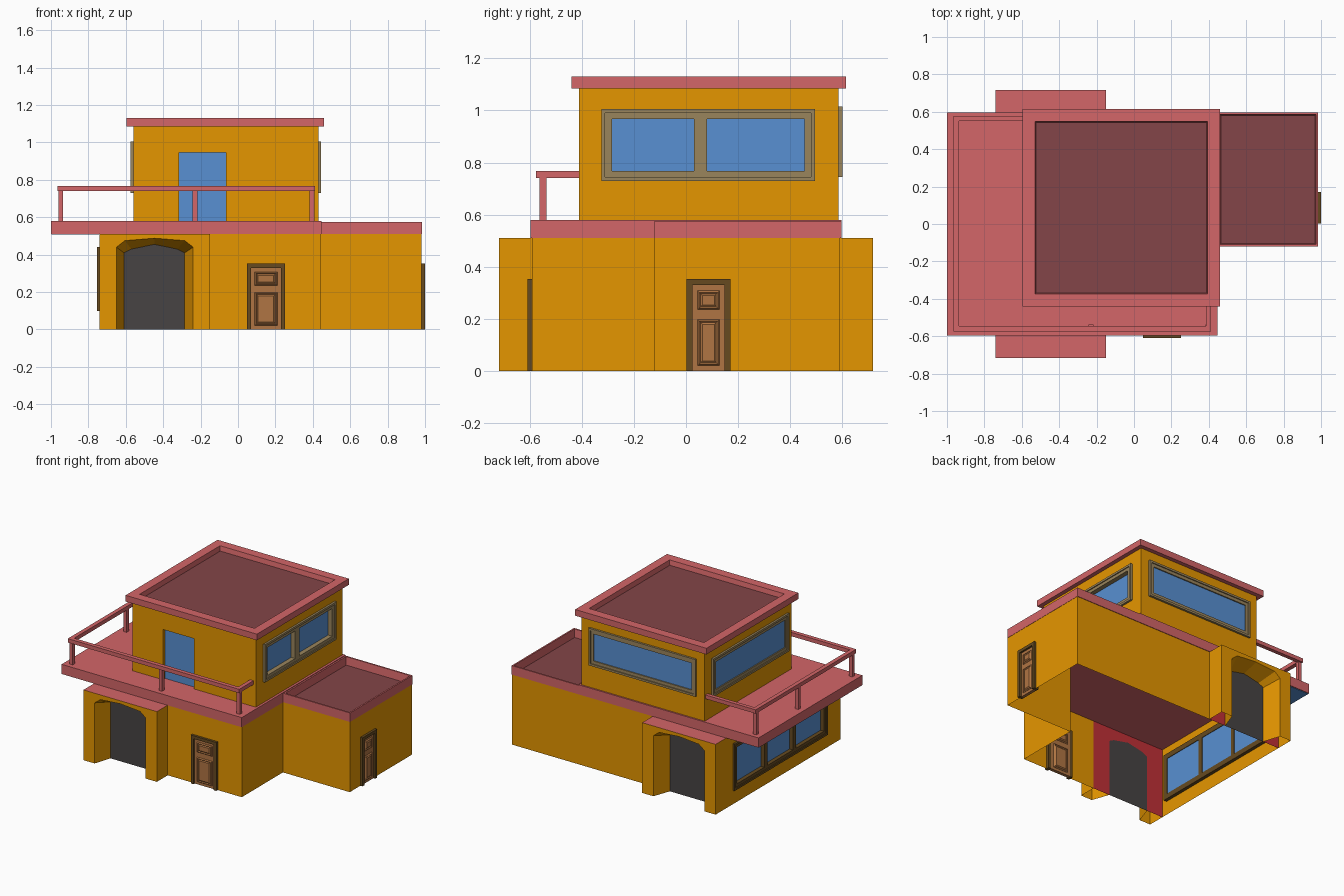
import bpy, bmesh
from mathutils import Vector

if "Cube" in bpy.data.objects:
    bpy.data.objects.remove(bpy.data.objects["Cube"])


def mat(name, hexcol):
    lin = []
    for i in (0, 2, 4):
        c = int(hexcol[i:i + 2], 16) / 255
        lin.append(c / 12.92 if c < 0.04045 else ((c + 0.055) / 1.055) ** 2.4)
    m = bpy.data.materials.new(name)
    m.diffuse_color = (*lin, 1)
    m.use_nodes = True
    m.node_tree.nodes["Principled BSDF"].inputs["Base Color"].default_value = m.diffuse_color
    return m


ORANGE = mat("ochre_wall", "E59600")
PINK = mat("rose_trim", "D36668")
ROOF = mat("dark_roof", "834548")
BLUE = mat("blue_glass", "5890D2")
DARK = mat("dark_brown_frame", "664A20")
TAUPE = mat("taupe_frame", "9A855C")
WOOD = mat("wood_door", "B07543")
GREY = mat("charcoal", "474343")
RED = mat("deep_red", "C03036")

OUT = {"front": Vector((0, -1, 0)), "back": Vector((0, 1, 0)),
       "left": Vector((-1, 0, 0)), "right": Vector((1, 0, 0)), "top": Vector((0, 0, 1))}


def P(face, c, u, z, d=0.0):
    """Point on a wall plane: u along the wall, z up, d outward."""
    s = c + d * sum(OUT[face])
    return Vector((u, s, z)) if face in ("front", "back") else Vector((s, u, z))


def finish(name, bm, *mats):
    me = bpy.data.meshes.new(name)
    bm.to_mesh(me)
    bm.free()
    ob = bpy.data.objects.new(name, me)
    bpy.context.collection.objects.link(ob)
    for m in mats:
        me.materials.append(m)
    return ob


def sheets(name, polys, m, out=None, centre=None):
    """Loose faces, turned to face direction 'out' or the point 'centre'."""
    bm = bmesh.new()
    for p in polys:
        f = bm.faces.new([bm.verts.new(v) for v in p])
        f.normal_update()
        aim = Vector(centre) - f.calc_center_median() if centre else out
        if f.normal.dot(aim) < 0:
            f.normal_flip()
    return finish(name, bm, m)


def add_box(bm, a, b):
    r = bmesh.ops.create_cube(bm, size=1)
    for v in r["verts"]:
        v.co = Vector([(a[i] + b[i]) / 2 + v.co[i] * abs(b[i] - a[i]) for i in range(3)])
    return r["verts"]


def boxes(name, pairs, m):
    bm = bmesh.new()
    for a, b in pairs:
        add_box(bm, a, b)
    return finish(name, bm, m)


def wall(name, face, c, u0, u1, z0, z1, m=ORANGE, hole=None):
    """Single wall sheet, optionally with a rectangular hole (u0,u1,z0,z1)."""
    rects = [(u0, u1, z0, z1)]
    if hole:
        a, b, lo, hi = hole
        rects = [(u0, a, z0, z1), (b, u1, z0, z1), (a, b, hi, z1), (a, b, z0, lo)]
    polys = [[P(face, c, *q) for q in ((r[0], r[2]), (r[1], r[2]), (r[1], r[3]), (r[0], r[3]))]
             for r in rects if r[3] > r[2]]
    sheets(name, polys, m, OUT[face])


def tray(name, a, b, rim, depth):
    """Flat roof with a raised rim and a darker sunken floor."""
    bm = bmesh.new()
    add_box(bm, a, b)
    bm.normal_update()
    top = max(bm.faces, key=lambda f: f.calc_center_median().z)
    bmesh.ops.inset_region(bm, faces=[top], thickness=rim, use_even_offset=True)
    bmesh.ops.inset_region(bm, faces=[top], thickness=0.006, depth=-depth, use_even_offset=True)
    top.material_index = 1
    finish(name, bm, PINK, ROOF)


def window(name, face, c, u0, u1, z0, z1, panes, m, sunk=0.0):
    lo, hi = z0 + 0.037, z1 - 0.037
    e = 0.015
    bars = [(u0, u1, z0, z0 + e, .015), (u0, u1, z1 - e, z1, .015),
            (u0, u0 + e, z0 + e, z1 - e, .015), (u1 - e, u1, z0 + e, z1 - e, .015),
            (u0 + e, u1 - e, z0 + e, lo, .008), (u0 + e, u1 - e, hi, z1 - e, .008)]
    edges = [u0 + e] + [v for p in panes for v in p] + [u1 - e]
    bars += [(edges[i], edges[i + 1], lo, hi, .008) for i in range(0, len(edges), 2)]
    boxes(name + "_frame", [(P(face, c, a, s, -.004 - sunk), P(face, c, b, t, d))
                            for a, b, s, t, d in bars], m)
    wall(name + "_glass", face, P(face, c, 0, 0, -sunk).dot(OUT[face]) * sum(OUT[face]),
         u0 + e, u1 - e, z0 + e, z1 - e, BLUE)


def door(name, face, c, u0, u1):
    h, w = 0.352, 0.022
    boxes(name + "_frame", [(P(face, c, a, s, -.02), P(face, c, b, t, .017)) for a, b, s, t in
                            ((u0, u0 + w, 0, h), (u1 - w, u1, 0, h), (u0 + w, u1 - w, h - w, h))], DARK)
    bm = bmesh.new()
    add_box(bm, P(face, c, u0 + w, 0, -.02), P(face, c, u1 - w, h - w, .003))
    # two fielded panels per side, each a ring moulding with a raised centre
    for lo, hi in ((.02, .198), (.235, .308)):
        for d0, d1, s in ((.002, .004, 1), (-.021, -.019, -1)):
            vs = add_box(bm, P(face, c, u0 + .042, lo, d0), P(face, c, u1 - .042, hi, d1))
            bm.normal_update()
            f = max({f for v in vs for f in v.link_faces},
                    key=lambda f: s * f.calc_center_median().dot(OUT[face]))
            for t, d in ((.006, .007), (.006, -.005), (.007, .005)):
                bmesh.ops.inset_region(bm, faces=[f], thickness=t, depth=d, use_even_offset=True)
    finish(name + "_leaf", bm, WOOD)


# Ground floor shell (open below)
GL = (-.55, .52, .10, .44)
wall("ground_left_wall", "left", -.74, -.592, .592, 0, .51, hole=GL)
wall("ground_right_wall", "right", .445, -.592, -.12, 0, .51)
wall("ground_front_wall", "front", -.592, -.15, .445, 0, .51, hole=(.05, .25, 0, .345))
wall("ground_back_wall", "back", .592, -.15, .982, 0, .51)
wall("wing_front_wall", "front", -.12, .445, .982, 0, .51)
wall("wing_right_wall", "right", .982, -.12, .592, 0, .51, hole=(.005, .165, 0, .345))
window("ground_window", "left", -.74, *GL,
       [(-.515, -.195), (-.16, .135), (.17, .485)], DARK, sunk=.02)
door("front_door", "front", -.592, .047, .252)
door("side_door", "right", .982, .002, .17)

# Arched porches, front and back
outer = [(-.65, 0), (-.65, .44), (-.605, .475), (-.445, .488), (-.285, .475), (-.24, .44), (-.24, 0)]
inner = [(-.61, 0), (-.61, .41), (-.57, .43), (-.447, .455), (-.325, .43), (-.285, .41), (-.285, 0)]
X0, X1, H = -.74, -.15, .51
surround = [(X1, 0), (X1, H), (X0, H), (X0, 0)]
for face, s in (("front", -1), ("back", 1)):
    a, b = s * .717, s * .592
    sheets(face + "_porch_front", [[P(face, a, *q) for q in outer + surround]], ORANGE, OUT[face])
    for side, x in (("left", X0), ("right", X1)):
        wall(face + "_porch_" + side, side, x, min(a, b), max(a, b), 0, H)
    sheets(face + "_porch_reveal",
           [[P(face, a, *outer[i]), P(face, a, *outer[i + 1]), P(face, b, *inner[i + 1]), P(face, b, *inner[i])]
            for i in range(6)], ORANGE, centre=(-.445, a, .2))
    sheets(face + "_porch_roof", [[(X0, a, H), (X1, a, H), (X1, b, H), (X0, b, H)]], PINK, OUT["top"])
    sheets(face + "_porch_backing", [[P(face, b, *q) for q in inner + surround]], RED, OUT[face])
    sheets(face + "_porch_opening", [[P(face, b, *q) for q in inner]], GREY, OUT[face])

# Terrace slab, overhang soffit and wing roof
boxes("terrace_slab", [((-1, -.596, .51), (.447, .596, .58))], PINK)
boxes("terrace_soffit", [((-.998, -.59, .507), (-.742, .59, .511))], BLUE)
tray("wing_roof", (.447, -.12, .51), (.984, .596, .575), .011, .058)

# Upper storey
UR, UL, UB = (-.325, .495, .73, 1.005), (-.365, .505, .73, 1.005), (-.495, .365, .745, 1.015)
DX = (-.315, -.065, .58, .945)
wall("upper_front_wall", "front", -.41, -.56, .43, .58, 1.085, hole=DX)
wall("upper_right_wall", "right", .43, -.41, .585, .58, 1.085, hole=UR)
wall("upper_left_wall", "left", -.56, -.41, .585, .58, 1.085, hole=UL)
wall("upper_back_wall", "back", .585, -.56, .43, .58, 1.085, hole=UB)
window("upper_right_window", "right", .43, *UR, [(-.285, .03), (.08, .455)], TAUPE, sunk=.025)
window("upper_left_window", "left", -.56, *UL, [(-.328, .468)], TAUPE)
window("upper_back_window", "back", .585, *UB, [(-.458, .328)], TAUPE)
tray("upper_roof", (-.595, -.44, 1.085), (.46, .615, 1.13), .066, .035)

# Recessed terrace door
wall("terrace_door_glass", "front", -.385, *DX, BLUE)
y0, y1 = -.41, -.385
sheets("terrace_door_reveal",
       [[(x, y0, .58), (x, y1, .58), (x, y1, .945), (x, y0, .945)] for x in DX[:2]]
       + [[(DX[0], y0, .945), (DX[1], y0, .945), (DX[1], y1, .945), (DX[0], y1, .945)]],
       ORANGE, centre=(-.19, y0, .7))

# Terrace railing
rz0, rz1 = .74, .768
boxes("handrail", [((-.965, -.575, rz0), (.412, -.545, rz1)),
                   ((-.965, -.545, rz0), (-.935, .55, rz1)),
                   ((-.965, .55, rz0), (-.56, .578, rz1)),
                   ((.384, -.545, rz0), (.412, -.41, rz1))], PINK)
posts = [(-.948, -.549), (-.23, -.549), (.396, -.549), (-.948, .07), (-.948, .552)]
boxes("railing_posts", [((x - .013, y - .013, .58), (x + .013, y + .013, rz0)) for x, y in posts], PINK)
